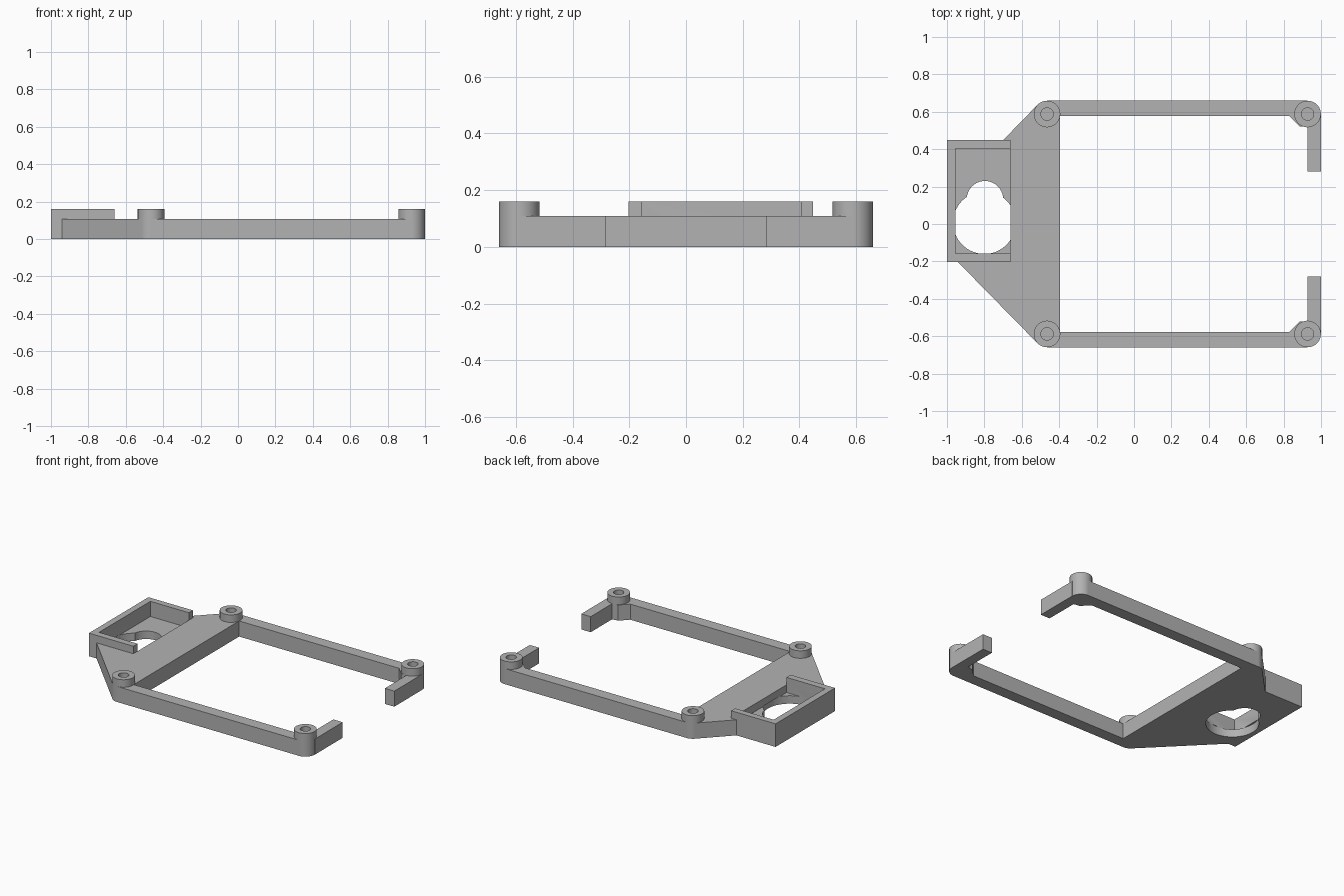
import bpy, bmesh, math

cube = bpy.data.objects.get("Cube")
if cube:
    bpy.data.objects.remove(cube, do_unlink=True)

grey = bpy.data.materials.new("plain grey")
grey.use_nodes = True
colour = (0.45, 0.45, 0.45, 1)
grey.diffuse_color = colour
for node in grey.node_tree.nodes:
    if node.type == 'BSDF_PRINCIPLED':
        node.inputs["Base Color"].default_value = colour

BASE, TOP, FLOOR = 0.108, 0.16, 0.055
PX0, PX1, PY = -0.465, 0.928, 0.588     # post centres
POST_R, HOLE_R = 0.071, 0.033


def prism(name, points, z0, z1):
    """Extrude a flat outline upwards."""
    bm = bmesh.new()
    face = bm.faces.new([bm.verts.new((x, y, z0)) for x, y in points])
    side = bmesh.ops.extrude_face_region(bm, geom=[face])
    moved = [v for v in side["geom"] if isinstance(v, bmesh.types.BMVert)]
    bmesh.ops.translate(bm, verts=moved, vec=(0, 0, z1 - z0))
    bmesh.ops.recalc_face_normals(bm, faces=bm.faces)
    mesh = bpy.data.meshes.new(name)
    bm.to_mesh(mesh)
    bm.free()
    mesh.materials.append(grey)
    obj = bpy.data.objects.new(name, mesh)
    bpy.context.collection.objects.link(obj)
    return obj


def box(name, x0, x1, y0, y1, z0, z1):
    return prism(name, [(x0, y0), (x1, y0), (x1, y1), (x0, y1)], z0, z1)


def cylinder(name, x, y, r, z0, z1, n=64):
    ring = [2 * math.pi * i / n for i in range(n)]
    return prism(name, [(x + r * math.cos(a), y + r * math.sin(a)) for a in ring], z0, z1)


def select_only(obj):
    bpy.ops.object.select_all(action='DESELECT')
    obj.select_set(True)
    bpy.context.view_layer.objects.active = obj


def cut(obj, cutters):
    select_only(obj)
    for cutter in cutters:
        mod = obj.modifiers.new("cut", 'BOOLEAN')
        mod.operation, mod.solver, mod.object = 'DIFFERENCE', 'EXACT', cutter
        bpy.ops.object.modifier_apply(modifier=mod.name)
    bpy.ops.object.shade_smooth_by_angle(angle=math.radians(30))


# Cutters: blind screw holes, tray pocket and keyhole opening
holes = {}
for x in (PX0, PX1):
    for s in (-1, 1):
        holes[x, s] = cylinder("screw_hole_cutter", x, s * PY, HOLE_R, FLOOR, 0.3, 32)
pocket = box("pocket_cutter", -0.955, -0.5, -0.157, 0.405, FLOOR, 0.3)
opening = [cylinder("opening_cutter", -0.80, 0.007, 0.167, -0.1, FLOOR + 0.003),
           cylinder("small_opening_cutter", -0.797, 0.133, 0.097, -0.1, FLOOR + 0.003)]

# Main plate with slanted shoulders
d = POST_R * math.sqrt(0.5)
edge = PY + POST_R
plate = prism("main_plate", [
    (-0.945, -0.2), (PX0 - d, -PY - d), (PX0, -PY), (PX0, -edge), (-0.395, -edge),
    (-0.395, edge), (PX0, edge), (PX0, PY), (PX0 - d, PY + d),
    (-0.70, 0.448), (-0.66, 0.448), (-0.66, -0.2)], 0, BASE)
cut(plate, [holes[PX0, -1], holes[PX0, 1]] + opening)

# Walled tray, open towards the plate
tray = box("tray", -1, -0.66, -0.203, 0.448, 0, TOP)
cut(tray, [pocket] + opening)

# Rails, end arms, corner gussets and posts on both sides
for s, side in ((-1, "right"), (1, "left")):
    rail = box("rail_" + side, -0.395, PX1, *sorted((s * 0.577, s * edge)), 0, BASE)
    arm = box("end_arm_" + side, PX1, 1, *sorted((s * 0.282, s * PY)), 0, BASE)
    gusset = prism("gusset_" + side, [(x, s * y) for x, y in (
        (0.83, 0.578), (0.885, 0.522), (0.935, 0.52), (0.935, 0.6), (0.83, 0.6))], 0, BASE)
    for part in (rail, arm, gusset):
        cut(part, [holes[PX1, s]])
    for x, end in ((PX0, "inner"), (PX1, "outer")):
        post = cylinder("post_" + end + "_" + side, x, s * PY, POST_R, 0, TOP)
        cut(post, [holes[x, s]])

for helper in list(holes.values()) + opening + [pocket]:
    bpy.data.objects.remove(helper, do_unlink=True)
